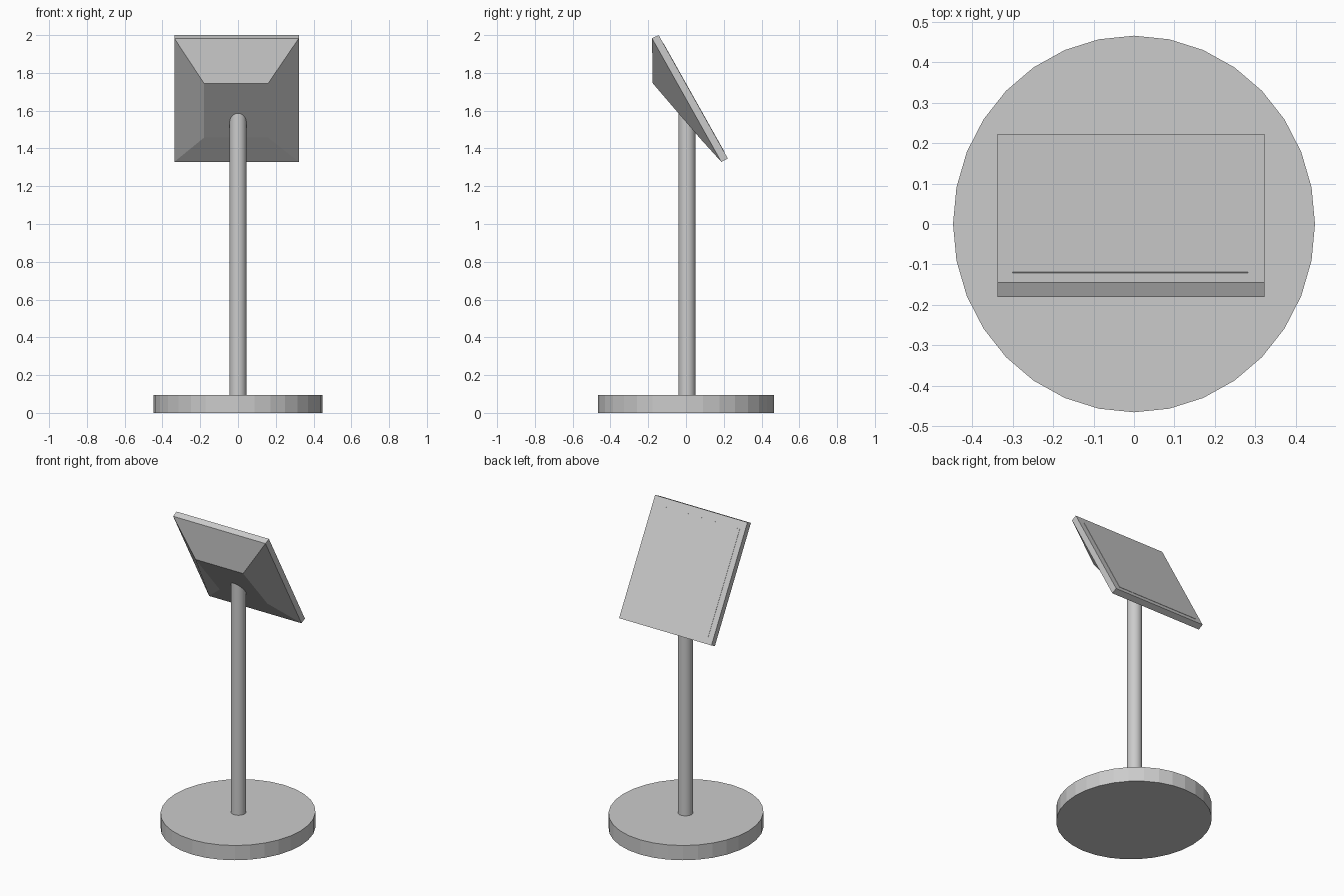
import bpy, bmesh

if "Cube" in bpy.data.objects:
    bpy.data.objects.remove(bpy.data.objects["Cube"])


def disc(name, rx, ry, z0, z1, y=0.0):
    """Upright 32-sided cylinder between two heights."""
    bpy.ops.mesh.primitive_cylinder_add(vertices=32, radius=1, depth=1,
                                        location=(0, y, (z0 + z1) / 2))
    ob = bpy.context.object
    ob.name = name
    ob.scale = (rx, ry, z1 - z0)
    bpy.ops.object.transform_apply(location=False, rotation=False, scale=True)
    return ob


def loft(name, sections):
    """Closed solid through rectangles: (x0, x1, top (y, z), bottom (y, z))."""
    bm = bmesh.new()
    rings = []
    for x0, x1, top, bot in sections:
        rings.append([bm.verts.new(p) for p in
                      ((x0, *top), (x1, *top), (x1, *bot), (x0, *bot))])
    for a, b in zip(rings, rings[1:]):
        for i in range(4):
            j = (i + 1) % 4
            bm.faces.new((a[i], a[j], b[j], b[i]))
    bm.faces.new(rings[0])
    bm.faces.new(rings[-1])
    bmesh.ops.recalc_face_normals(bm, faces=bm.faces)
    me = bpy.data.meshes.new(name)
    bm.to_mesh(me)
    bm.free()
    ob = bpy.data.objects.new(name, me)
    bpy.context.collection.objects.link(ob)
    return ob


# Floor base and pole
disc("base", 0.447, 0.465, 0.0, 0.095)
pole = disc("pole", 0.045, 0.045, 0.09, 1.597, y=0.005)
bpy.ops.object.shade_smooth_by_angle(angle=0.6)

# Tilted display housing: front slab, then wedge-shaped back
loft("display_housing", [
    (-0.337, 0.322, (-0.145, 2.0), (0.222, 1.346)),
    (-0.337, 0.322, (-0.18, 1.983), (0.187, 1.329)),
    (-0.18, 0.16, (-0.176, 1.745), (0.071, 1.457)),
])

# Thin screen set almost flush into the slab
loft("screen", [
    (-0.30, 0.282, (-0.119, 1.957), (0.206, 1.378)),
    (-0.30, 0.282, (-0.123, 1.955), (0.202, 1.376)),
])
